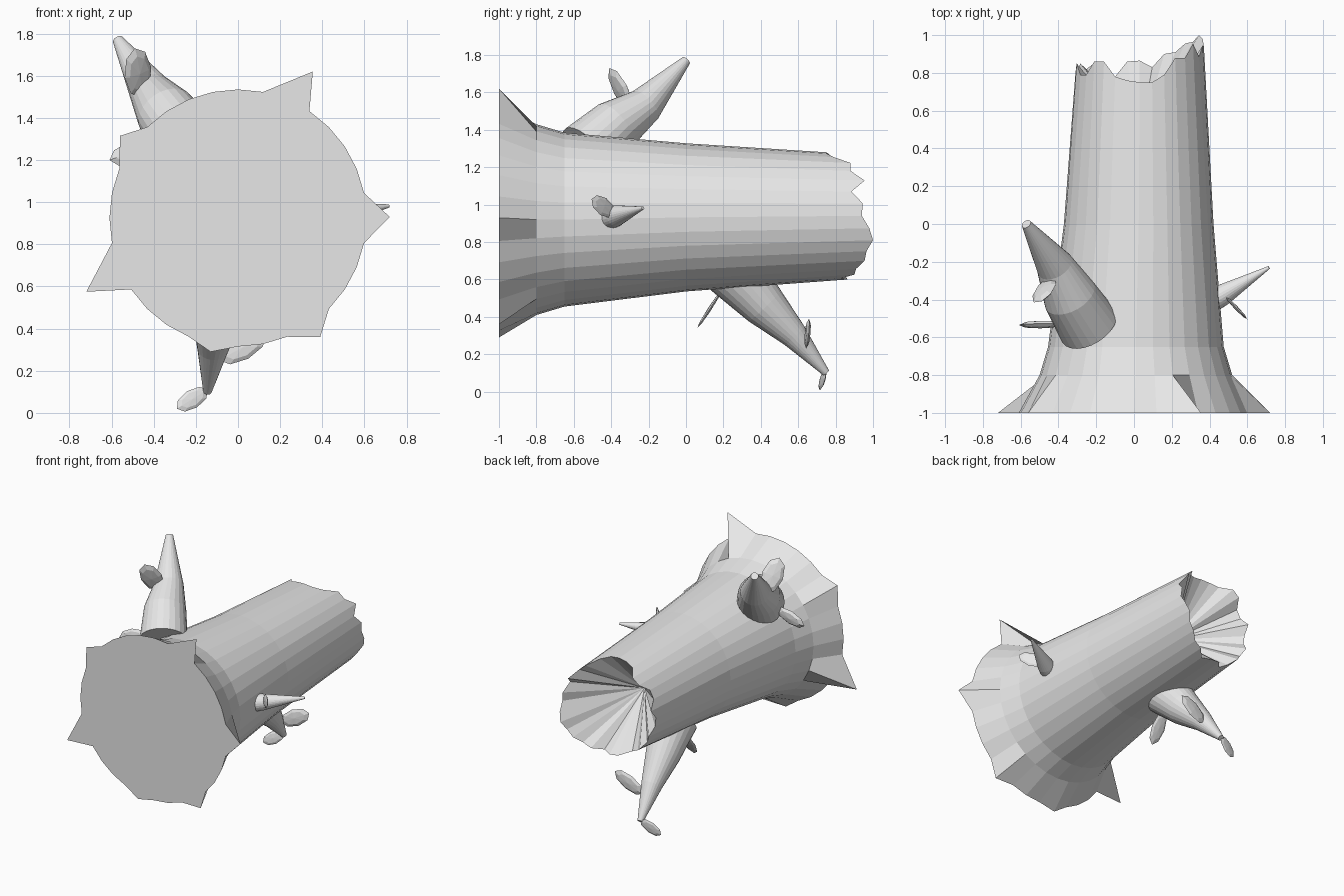
import bpy
import bmesh
from math import cos, sin, tau
from mathutils import Vector, Matrix

if "Cube" in bpy.data.objects:
    bpy.data.objects.remove(bpy.data.objects["Cube"], do_unlink=True)

grey = bpy.data.materials.new("plain_grey")
grey.use_nodes = True
grey.diffuse_color = (0.8, 0.8, 0.8, 1)
grey.node_tree.nodes["Principled BSDF"].inputs["Base Color"].default_value = (0.8, 0.8, 0.8, 1)


def finish(name, bm):
    """Turn a bmesh into a flat shaded object."""
    bmesh.ops.recalc_face_normals(bm, faces=bm.faces)
    mesh = bpy.data.meshes.new(name)
    bm.to_mesh(mesh)
    bm.free()
    mesh.materials.append(grey)
    obj = bpy.data.objects.new(name, mesh)
    bpy.context.collection.objects.link(obj)
    return obj


def skin(bm, rings):
    """Join successive rings of points with quads and return the vertex rings."""
    loops = [[bm.verts.new(point) for point in ring] for ring in rings]
    for low, high in zip(loops, loops[1:]):
        count = len(low)
        for i in range(count):
            j = (i + 1) % count
            bm.faces.new((low[i], low[j], high[j], high[i]))
    return loops


def branch(name, path, sides=24):
    """Tapered limb; path holds (centre, radius) pairs."""
    centres = [Vector(centre) for centre, radius in path]
    rings = []
    for k, (centre, radius) in enumerate(path):
        ahead = centres[min(k + 1, len(path) - 1)]
        behind = centres[max(k - 1, 0)]
        axis = (ahead - behind).normalized()
        across = axis.cross(Vector((0, 0, 1))).normalized()
        upward = across.cross(axis)
        rings.append([centres[k] + radius * (across * cos(tau * i / sides) + upward * sin(tau * i / sides))
                      for i in range(sides)])
    bm = bmesh.new()
    loops = skin(bm, rings)
    bm.faces.new(loops[0])
    bm.faces.new(loops[-1])
    return finish(name, bm)


def leaf(name, stem, tip, across, width, thickness=0.02):
    """Thin faceted oval from stem to tip, widest along the across direction."""
    stem, tip = Vector(stem), Vector(tip)
    along = (tip - stem).normalized()
    normal = along.cross(Vector(across)).normalized()
    side = normal.cross(along)
    turn = Matrix((along, side, normal)).transposed().to_4x4()
    size = Matrix.Diagonal(((tip - stem).length / 2, width / 2, thickness / 2, 1))
    bm = bmesh.new()
    bmesh.ops.create_uvsphere(bm, u_segments=8, v_segments=4, radius=1,
                              matrix=Matrix.Translation((stem + tip) / 2) @ turn @ size)
    return finish(name, bm)


# Trunk: flared foot with root points, tapering to a broken hollow rim
SIDES = 32


def circle(y, x, z, radius):
    return [Vector((x + radius * cos(tau * i / SIDES), y, z + radius * sin(tau * i / SIDES)))
            for i in range(SIDES)]


foot = circle(-1, 0, 0.925, 0.61)
root_points = {0: (0.72, 0.93), 6: (0.355, 1.62), 13: (-0.56, 1.315),
               18: (-0.72, 0.575), 23: (-0.13, 0.29), 27: (0.39, 0.36)}
for index, (x, z) in root_points.items():
    foot[index].x, foot[index].z = x, z

rim = circle(0.8, 0.03, 0.94, 0.34)
rim_heights = (.94, .945, .885, .955, .88, .88, .79, .75, .75, .76, .78, .86, .86, .79, .79, .85,
               .8, .8, .85, .82, .85, .8, .78, .86, .865, .83, .9, .91, .955, .965, 1, .98)
for point, height in zip(rim, rim_heights):
    point.y = height

bm = bmesh.new()
loops = skin(bm, [foot,
                  circle(-0.8, 0.01, 0.92, 0.51),
                  circle(-0.65, 0.01, 0.92, 0.465),
                  circle(0, 0.025, 0.932, 0.396),
                  rim])
bm.faces.new(loops[0])
# Funnel shaped hollow
hollow_end = bm.verts.new((0.03, 0.45, 0.94))
for i in range(SIDES):
    bm.faces.new((loops[-1][i], loops[-1][(i + 1) % SIDES], hollow_end))
finish("trunk", bm)

# Upper branch and its leaves
branch("upper_branch", [((-0.24, -0.54, 1.28), 0.165),
                        ((-0.34, -0.38, 1.42), 0.145),
                        ((-0.42, -0.22, 1.53), 0.1),
                        ((-0.57, 0.0, 1.77), 0.026)])
leaf("upper_branch_outer_leaf", (-0.46, -0.29, 1.5), (-0.49, -0.41, 1.73), (0.85, 0.45, 0.3), 0.15, 0.04)
leaf("upper_branch_inner_leaf", (-0.38, -0.53, 1.27), (-0.61, -0.535, 1.2), (0, 0.1, 1), 0.11, 0.04)

# Lower branch and its leaves
branch("lower_branch", [((-0.08, 0.25, 0.65), 0.16),
                        ((-0.1, 0.42, 0.46), 0.12),
                        ((-0.12, 0.58, 0.3), 0.073),
                        ((-0.145, 0.75, 0.1), 0.02)])
leaf("lower_branch_tip_leaf", (-0.145, 0.75, 0.11), (-0.29, 0.71, 0.02), (-0.5, 0, 0.8), 0.09)
leaf("lower_branch_outer_leaf", (-0.09, 0.64, 0.25), (0.13, 0.66, 0.37), (-0.5, 0, 0.8), 0.12, 0.03)
leaf("lower_branch_inner_leaf", (-0.11, 0.19, 0.54), (-0.11, 0.06, 0.34), (1, 0, 0), 0.11)

# Small side branch and its leaf
branch("side_branch", [((0.36, -0.43, 0.925), 0.07),
                       ((0.47, -0.375, 0.94), 0.057),
                       ((0.715, -0.23, 0.982), 0.008)])
leaf("side_branch_leaf", (0.48, -0.38, 0.95), (0.6, -0.505, 1.03), (0, 0, 1), 0.1)
